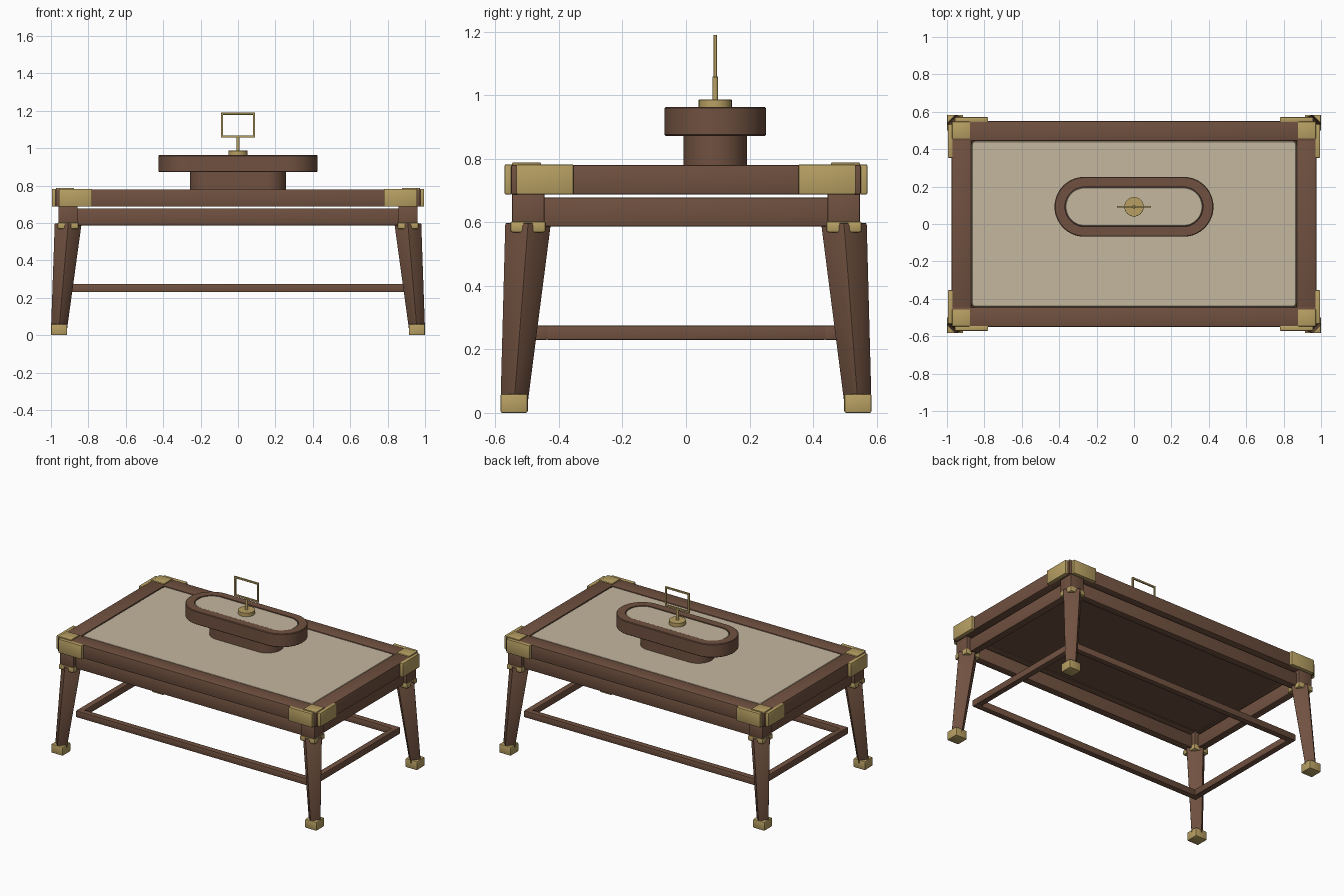
import bpy, bmesh, math
from mathutils import Vector

if "Cube" in bpy.data.objects:
    bpy.data.objects.remove(bpy.data.objects["Cube"])

def material(name, rgb):
    m = bpy.data.materials.new(name)
    m.diffuse_color = (*rgb, 1)
    m.use_nodes = True
    m.node_tree.nodes["Principled BSDF"].inputs["Base Color"].default_value = m.diffuse_color
    return m

WOOD = material("brown wood", (0.162, 0.082, 0.051))
BRASS = material("brass", (0.479, 0.352, 0.125))
FELT = material("tan felt", (0.56, 0.474, 0.342))
CORNERS = [(sx, sy) for sx in (-1, 1) for sy in (-1, 1)]

def finish(bm, name, mat, smooth=True):
    bmesh.ops.recalc_face_normals(bm, faces=bm.faces)
    me = bpy.data.meshes.new(name)
    bm.to_mesh(me)
    bm.free()
    me.materials.append(mat)
    ob = bpy.data.objects.new(name, me)
    bpy.context.collection.objects.link(ob)
    if smooth:
        bpy.ops.object.select_all(action='DESELECT')
        ob.select_set(True)
        bpy.context.view_layer.objects.active = ob
        bpy.ops.object.shade_smooth_by_angle(angle=math.radians(30))
    return ob

def box(name, mat, x, y, z, bevel=0.004, segments=2):
    """Bevelled box given (min, max) on each axis."""
    bm = bmesh.new()
    bmesh.ops.create_cube(bm, size=1)
    for v in bm.verts:
        v.co = Vector([(a + b) / 2 + c * abs(b - a) for (a, b), c in zip((x, y, z), v.co)])
    if bevel:
        bmesh.ops.bevel(bm, geom=bm.edges[:], offset=bevel, segments=segments,
                        profile=0.5, affect='EDGES')
    return finish(bm, name, mat)

def loft(name, mat, rings, cy=0.0, steps=16):
    """Stack of rounded rectangles: rings of (half x, half y, radius, z), capped."""
    bm = bmesh.new()
    loops = []
    for hx, hy, r, z in rings:
        loop = []
        for q, (sx, sy) in enumerate([(1, 1), (-1, 1), (-1, -1), (1, -1)]):
            for i in range(steps + 1):
                a = math.pi / 2 * (q + i / steps)
                loop.append(bm.verts.new((sx * (hx - r) + r * math.cos(a),
                                          cy + sy * (hy - r) + r * math.sin(a), z)))
        loops.append(loop)
    n = len(loops[0])
    for lo, hi in zip(loops, loops[1:]):
        for i in range(n):
            bm.faces.new((lo[i], lo[(i + 1) % n], hi[(i + 1) % n], hi[i]))
    bm.faces.new(loops[0][::-1])
    bm.faces.new(loops[-1])
    bmesh.ops.remove_doubles(bm, verts=bm.verts, dist=1e-5)
    return finish(bm, name, mat)

def rail_ring(name, hx, hy, w, z, bevel=0.004):
    """Four rails around a rectangle with outer half sizes hx, hy and width w."""
    for s, side in ((-1, "front"), (1, "back")):
        box(f"{side}_{name}", WOOD, (-hx, hx), sorted((s * hy, s * (hy - w))), z, bevel)
    for s, side in ((-1, "left"), (1, "right")):
        box(f"{side}_{name}", WOOD, sorted((s * hx, s * (hx - w))),
            (-hy + w - 0.004, hy - w + 0.004), z, bevel)

def span(s, a, b):
    return sorted((s * a, s * b))

# table top: frame, base panel and felt
rail_ring("top_rail", 0.975, 0.55, 0.105, (0.688, 0.78))
box("base_panel", WOOD, (-0.9, 0.9), (-0.47, 0.47), (0.695, 0.76), 0)
loft("felt_surface", FELT, [(0.868, 0.443, 0.02, 0.755), (0.868, 0.443, 0.02, 0.773),
                            (0.864, 0.439, 0.017, 0.777)], steps=5)

# apron and low stretchers
rail_ring("apron", 0.935, 0.52, 0.05, (0.587, 0.678))
rail_ring("stretcher", 0.89, 0.475, 0.04, (0.23, 0.275))

# legs with their brass fittings
for sx, sy in CORNERS:
    tag = ("left" if sx < 0 else "right") + ("_front" if sy < 0 else "_back")
    box(tag + "_leg_post", WOOD, span(sx, 0.858, 0.96), span(sy, 0.445, 0.547), (0.585, 0.695))
    box(tag + "_leg_collar", BRASS, span(sx, 0.853, 0.965), span(sy, 0.441, 0.553),
        (0.568, 0.603), 0.007)
    box(tag + "_foot_cap", BRASS, span(sx, 0.913, 1.0), span(sy, 0.498, 0.584), (0, 0.06), 0.006)
    # splayed tapered leg, square section turned 45 degrees
    bm = bmesh.new()
    levels = []
    for x, y, r, z in ((0.957, 0.541, 0.044, 0.03), (0.908, 0.497, 0.073, 0.597)):
        levels.append([bm.verts.new((sx * x + r * math.cos(k * math.pi / 2),
                                     sy * y + r * math.sin(k * math.pi / 2), z)) for k in range(4)])
    lo, hi = levels
    for k in range(4):
        bm.faces.new((lo[k], lo[(k + 1) % 4], hi[(k + 1) % 4], hi[k]))
    bm.faces.new(lo[::-1])
    bm.faces.new(hi)
    bmesh.ops.bevel(bm, geom=bm.edges[:], offset=0.003, segments=2, profile=0.5, affect='EDGES')
    finish(bm, tag + "_leg", WOOD)
    # corner plates on the frame
    box(tag + "_long_plate", BRASS, span(sx, 0.78, 0.957), span(sy, 0.545, 0.571), (0.688, 0.782))
    box(tag + "_short_plate", BRASS, span(sx, 0.97, 0.995), span(sy, 0.354, 0.534), (0.688, 0.782))
    box(tag + "_top_plate", BRASS, span(sx, 0.876, 0.972), span(sy, 0.456, 0.547), (0.775, 0.788), 0.003)

# raised tray on a pedestal
CY = 0.092
loft("pedestal", WOOD, [(0.257, 0.1, 0.1, 0.77), (0.257, 0.1, 0.1, 0.88)], CY)
loft("tray", WOOD, [(0.421, 0.156, 0.156, 0.872), (0.425, 0.16, 0.16, 0.876),
                    (0.425, 0.16, 0.16, 0.959), (0.421, 0.156, 0.156, 0.963),
                    (0.369, 0.106, 0.106, 0.963), (0.369, 0.106, 0.106, 0.945)], CY)
loft("tray_felt", FELT, [(0.367, 0.104, 0.104, 0.944), (0.367, 0.104, 0.104, 0.956),
                         (0.363, 0.1, 0.1, 0.96)], CY)

# brass card holder
loft("holder_base", BRASS, [(0.052, 0.052, 0.052, 0.958), (0.052, 0.052, 0.052, 0.985),
                            (0.049, 0.049, 0.049, 0.987)], CY, 8)
loft("holder_stem", BRASS, [(0.009, 0.009, 0.009, 0.98), (0.009, 0.009, 0.009, 1.058)], CY, 4)
ys = (CY - 0.005, CY + 0.005)
for z, side in ((1.056, "bottom"), (1.178, "top")):
    box(f"holder_{side}_bar", BRASS, (-0.092, 0.092), ys, (z, z + 0.012), 0.001, 1)
for s, side in ((-1, "left"), (1, "right")):
    box(f"holder_{side}_bar", BRASS, span(s, 0.08, 0.092), ys, (1.062, 1.184), 0.001, 1)
